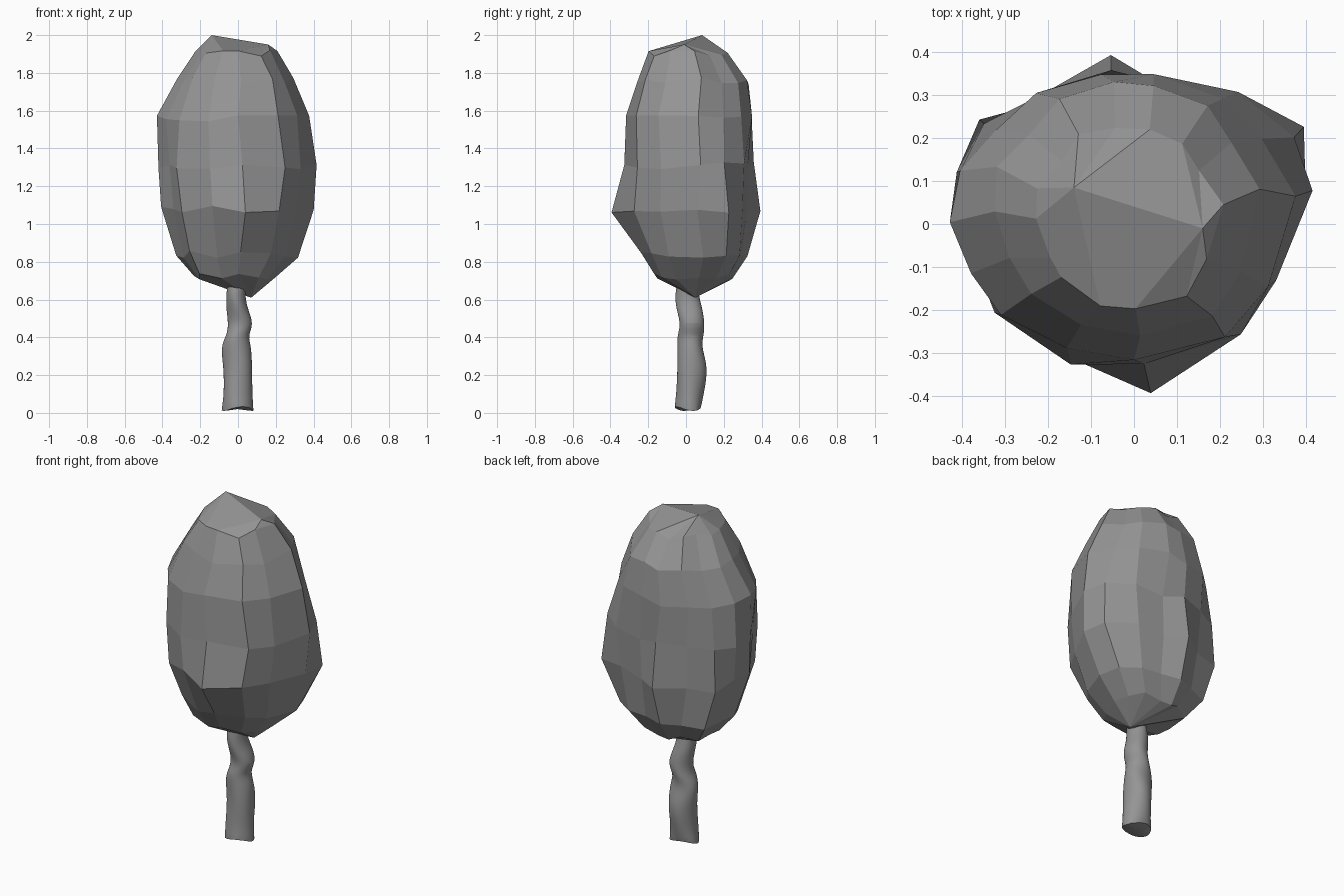
import bpy, bmesh, math, random
from mathutils import Vector

if "Cube" in bpy.data.objects:
    bpy.data.objects.remove(bpy.data.objects["Cube"], do_unlink=True)
random.seed(4)

grey = bpy.data.materials.new("plain grey")
grey.use_nodes = True
colour = (0.3, 0.3, 0.3, 1)
grey.diffuse_color = colour
grey.node_tree.nodes["Principled BSDF"].inputs["Base Color"].default_value = colour


def oval_point(row, angle, factor):
    """Point on an oval given as height, right, left, front, back."""
    z, x0, x1, y0, y1 = row
    return Vector(((x0 + x1) / 2 + (x1 - x0) / 2 * math.cos(angle) * factor,
                   (y0 + y1) / 2 + (y1 - y0) / 2 * math.sin(angle) * factor, z))


def bridge(bm, rings):
    """Join neighbouring rings with quads."""
    for low, high in zip(rings, rings[1:]):
        for s in range(len(low)):
            t = (s + 1) % len(low)
            bm.faces.new((low[s], low[t], high[t], high[s]))


def close_ring(bm, ring, points):
    """Close a ring by joining every vertex to its nearest tip."""
    tips = [bm.verts.new(p) for p in points]
    nearest = [min(tips, key=lambda tip: (tip.co - v.co).xy.length) for v in ring]
    for s, a in enumerate(ring):
        t = (s + 1) % len(ring)
        corners = [a, ring[t], nearest[t]]
        if nearest[s] != nearest[t]:
            corners.append(nearest[s])
        bm.faces.new(corners)


def finish(bm, name):
    bmesh.ops.recalc_face_normals(bm, faces=bm.faces[:])
    mesh = bpy.data.meshes.new(name)
    bm.to_mesh(mesh)
    bm.free()
    mesh.materials.append(grey)
    obj = bpy.data.objects.new(name, mesh)
    bpy.context.collection.objects.link(obj)
    return obj


# Crown extents: height, right, left, front, back
crown_profile = [
    (0.72, -0.24, 0.20, -0.17, 0.25),
    (0.84, -0.33, 0.32, -0.25, 0.32),
    (1.08, -0.40, 0.40, -0.34, 0.35),
    (1.31, -0.43, 0.43, -0.33, 0.35),
    (1.56, -0.42, 0.38, -0.32, 0.35),
    (1.76, -0.33, 0.31, -0.26, 0.33),
    (1.90, -0.23, 0.21, -0.20, 0.23),
]
# Share of the upper lobe shape in each row
upper_share = (0, 0, 0, 0.4, 0.8, 1, 1)
# Crown lobes: angle around the trunk, lower and upper radius factor
crown_lobes = [
    (10, 1.02, 0.98), (34, 1.1, 0.9), (57, 1.04, 1), (80, 0.95, 1),
    (98, 1.02, 1), (120, 0.97, 1), (142, 1.1, 0.95), (162, 1.03, 1),
    (183, 1, 1), (204, 0.93, 0.97), (222, 0.98, 1), (250, 0.98, 1),
    (274, 1, 1), (305, 0.97, 1.02), (331, 0.88, 0.95),
]
# Pointed bulges: (row, column) and outward scale
bulges = {(2, 12): 1.16, (2, 4): 1.12, (3, 11): 1.08, (0, 10): 1.15,
          (1, 10): 1.08, (2, 1): 1.06, (2, 6): 1.05}

# Crown: faceted loft between a low tip and a short top ridge
bm = bmesh.new()
rings = []
for i, (row, share) in enumerate(zip(crown_profile, upper_share)):
    ring = []
    for j, (degrees, lower, upper) in enumerate(crown_lobes):
        lobe = (lower + (upper - lower) * share) * bulges.get((i, j), 1)
        shake = Vector([random.uniform(-1, 1) for _ in range(3)]) * 0.01
        shake.z *= 2
        ring.append(bm.verts.new(oval_point(row, math.radians(degrees), lobe) + shake))
    rings.append(ring)
bridge(bm, rings)
close_ring(bm, rings[0], [(0.07, 0.05, 0.61)])
close_ring(bm, rings[-1], [(-0.14, 0.085, 2), (0.16, -0.01, 1.95)])
finish(bm, "crown")

# Trunk extents: height, right, left, front, back
trunk_profile = [
    (0.02, -0.09, 0.085, -0.06, 0.085),
    (0.10, -0.08, 0.075, -0.055, 0.095),
    (0.24, -0.075, 0.08, -0.05, 0.12),
    (0.35, -0.095, 0.075, -0.045, 0.085),
    (0.41, -0.065, 0.05, -0.05, 0.095),
    (0.47, -0.05, 0.09, -0.03, 0.1),
    (0.56, -0.065, 0.05, -0.055, 0.09),
    (0.64, -0.065, 0.035, -0.06, 0.065),
    (0.74, -0.05, 0.05, -0.04, 0.06),
]

# Trunk: wavy loft with an uneven foot
bm = bmesh.new()
sides = 10
rings = []
for i, row in enumerate(trunk_profile):
    ring = []
    for s in range(sides):
        a = math.tau * s / sides
        co = oval_point(row, a, 1.03 + 0.08 * math.sin(3 * a + 2 * i))
        if i == 0:
            co.z += 0.015 * math.sin(2 * a + 4)
        ring.append(bm.verts.new(co))
    rings.append(ring)
bridge(bm, rings)
foot = bm.faces.new(rings[0])
bm.faces.new(rings[-1])
crease = bm.edges.layers.float.new("crease_edge")
for e in foot.edges:
    e[crease] = 0.9
trunk = finish(bm, "trunk")
subsurf = trunk.modifiers.new("rounding", "SUBSURF")
subsurf.levels = subsurf.render_levels = 2
bpy.context.view_layer.objects.active = trunk
trunk.select_set(True)
bpy.ops.object.shade_smooth_by_angle(angle=math.radians(50))
